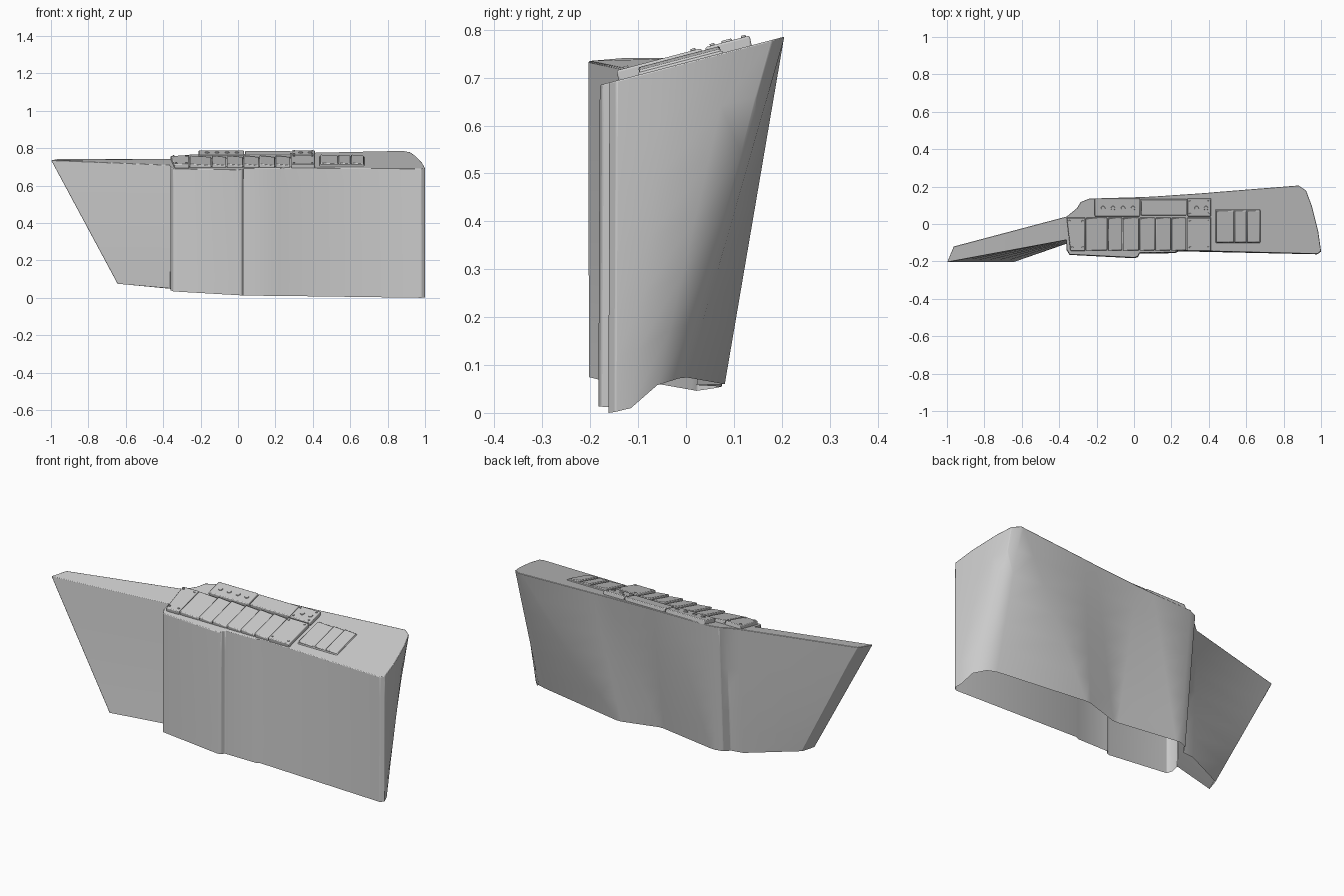
import bpy, bmesh, math
from mathutils import Vector, Matrix

SLOPE = 0.262


def deck(y):
    # height of the sloping top at depth y
    return 0.69 + SLOPE * (y + 0.16)


def finish(name, bm, bevel=0.0, segs=2, angle=30):
    me = bpy.data.meshes.new(name)
    bm.to_mesh(me)
    bm.free()
    ob = bpy.data.objects.new(name, me)
    bpy.context.collection.objects.link(ob)
    bpy.ops.object.select_all(action='DESELECT')
    ob.select_set(True)
    bpy.context.view_layer.objects.active = ob
    bpy.ops.object.shade_smooth_by_angle(angle=math.radians(angle))
    if bevel:
        m = ob.modifiers.new("bevel", 'BEVEL')
        m.width, m.segments = bevel, segs
        m.limit_method, m.angle_limit = 'ANGLE', math.radians(35)
    return ob


# Open-bottomed shell: outline columns (top x, top y, bottom x, bottom y, bottom z)
outline = [
    (-0.36, -0.135, -0.36, -0.14, 0.040),   # front panel
    (-0.345, -0.163, -0.345, -0.165, 0.034),
    (0.00, -0.180, 0.00, -0.183, 0.014),
    (0.02, -0.174, 0.02, -0.178, 0.013),
    (0.03, -0.154, 0.03, -0.158, 0.012),
    (0.22, -0.151, 0.22, -0.156, 0.010),
    (0.24, -0.141, 0.24, -0.146, 0.010),
    (0.98, -0.160, 0.98, -0.162, 0.000),
    (1.00, -0.145, 1.00, -0.148, 0.002),    # right end
    (0.985, -0.04, 0.99, -0.115, 0.010),
    (0.95, 0.10, 0.96, -0.060, 0.058),
    (0.92, 0.18, 0.91, -0.015, 0.072),
    (0.88, 0.206, 0.86, 0.002, 0.074),      # back wall, fanning from the top corner
    (0.865, 0.205, 0.37, 0.081, 0.060),
    (0.45, 0.172, 0.34, 0.080, 0.060),
    (0.38, 0.166, 0.15, 0.022, 0.058),      # hollow in the lower back wall
    (0.10, 0.147, 0.12, 0.022, 0.058),
    (0.00, 0.143, -0.20, 0.074, 0.055),
    (-0.24, 0.136, -0.23, 0.075, 0.055),
    (-0.285, 0.118, -0.27, 0.062, 0.052),
    (-0.305, 0.085, -0.29, 0.022, 0.046),
    (-0.36, 0.040, -0.36, 0.012, 0.048),
    (-0.965, -0.120, -0.62, -0.130, 0.073),  # wing tip
    (-1.00, -0.204, -0.645, -0.204, 0.075),
    (-0.36, -0.085, -0.36, -0.105, 0.050),
]
N_TIP = 22
wing_z = {N_TIP: 0.742, N_TIP + 1: 0.735}
ROWS = 6
bm = bmesh.new()
rows = []
for r in range(ROWS + 1):
    t = r / ROWS
    row = []
    for i, (tx, ty, bx, by, bz) in enumerate(outline):
        top = Vector((tx, ty, wing_z.get(i, deck(ty))))
        row.append(bm.verts.new(Vector((bx, by, bz)).lerp(top, t)))
    rows.append(row)
n = len(outline)
for a, b in zip(rows, rows[1:]):
    for i in range(n):
        j = (i + 1) % n
        bm.faces.new((a[i], a[j], b[j], b[i]))
top = rows[-1]
bm.faces.new(top[:N_TIP] + [top[-1]])
bm.faces.new(top[N_TIP - 1:])
finish("panel_shell", bm, 0.003, 2, 35)


def plate(name, x0, x1, y0, y1, h0, h1, skew=0.0):
    # plate on the sloping top; h0, h1 are heights at its left and right edge
    bm = bmesh.new()
    lo, hi = [], []
    for x, y, h in ((x0 + skew, y0, h0), (x1, y0, h1), (x1, y1, h1), (x0, y1, h0)):
        z = deck(y)
        lo.append(bm.verts.new((x, y, z - 0.006)))
        hi.append(bm.verts.new((x, y - 0.25 * h, z + h)))
    bm.faces.new(lo[::-1])
    bm.faces.new(hi)
    for i in range(4):
        j = (i + 1) % 4
        bm.faces.new((lo[i], lo[j], hi[j], hi[i]))
    return finish(name, bm, 0.004)


def screw(name, x, y, h, r):
    bm = bmesh.new()
    tilt = Matrix.Translation((x, y - 0.25 * h, deck(y) + h)) @ Matrix.Rotation(math.atan(SLOPE), 4, 'X')
    bmesh.ops.create_cone(bm, cap_ends=True, segments=12, radius1=r, radius2=r * 0.8,
                          depth=0.008, matrix=tilt)
    finish(name, bm)


# Front row: end plates with louvre slats between
plate("left_end_plate", -0.36, -0.262, -0.140, 0.037, 0.018, 0.020, 0.02)
plate("right_end_plate", 0.285, 0.412, -0.140, 0.037, 0.020, 0.020)
edges = [-0.258, -0.14, -0.06, 0.03, 0.115, 0.20, 0.282]
for k, (a, b) in enumerate(zip(edges, edges[1:])):
    plate(f"louvre_slat_{k}", a, b - 0.003, -0.138, 0.035, 0.020, 0.012)

# Back row of cover plates
plate("back_plate_left", -0.21, 0.032, 0.045, 0.138, 0.020, 0.020)
plate("back_plate_middle", 0.038, 0.282, 0.050, 0.136, 0.018, 0.018)
plate("back_plate_right", 0.286, 0.412, 0.045, 0.138, 0.020, 0.020)

# Small slat group on the right, on a thin base
plate("small_slat_base", 0.435, 0.675, -0.100, 0.078, 0.005, 0.005)
for k, (a, b) in enumerate(((0.44, 0.535), (0.538, 0.602), (0.605, 0.672))):
    plate(f"small_slat_{k}", a, b, -0.096, 0.074, 0.015, 0.009)

# Large screws on the back row, small ones at plate corners
for k, x in enumerate((-0.165, -0.112, -0.058, -0.005, 0.335, 0.385)):
    screw(f"large_screw_{k}", x, 0.09, 0.020, 0.013)
small = [(x, y) for x in (0.30, 0.397) for y in (-0.12, 0.02, 0.06, 0.125)]
small += [(-0.33, -0.12), (-0.275, -0.12), (-0.345, 0.02), (-0.275, 0.02)]
for k, (x, y) in enumerate(small):
    screw(f"small_screw_{k}", x, y, 0.020, 0.006)
